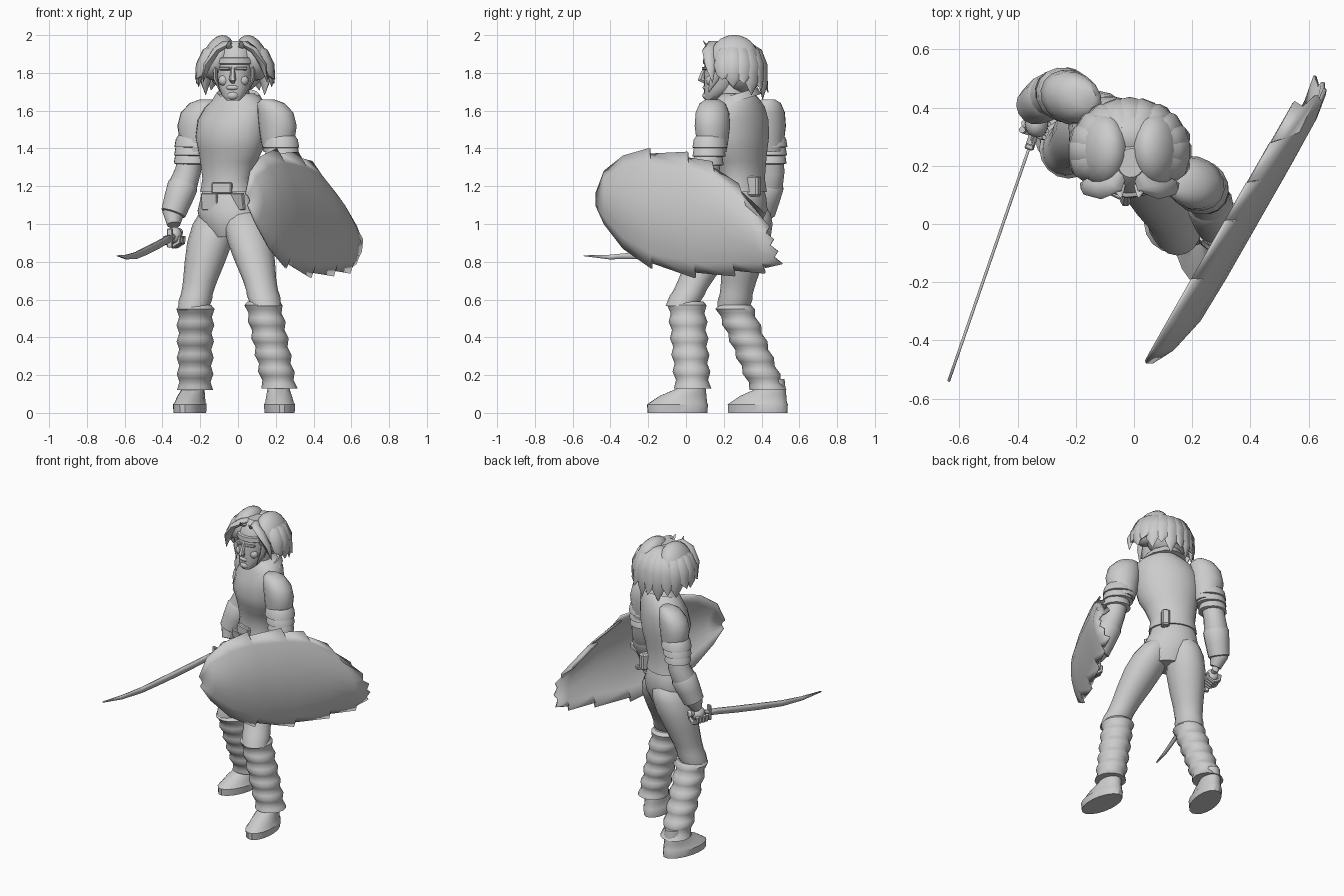
import bpy, bmesh, math
from math import sin, cos, pi, radians
from mathutils import Vector, Matrix

cube = bpy.data.objects.get("Cube")
if cube:
    bpy.data.objects.remove(cube, do_unlink=True)

grey = bpy.data.materials.new("stone_grey")
grey.use_nodes = True
tone = (0.6, 0.6, 0.6, 1)
grey.diffuse_color = tone
grey.node_tree.nodes["Principled BSDF"].inputs["Base Color"].default_value = tone

TWIST = -0.57          # body turned towards its right
V = Vector


def finish(name, bm, angle=45, thick=0):
    bmesh.ops.recalc_face_normals(bm, faces=bm.faces)
    mesh = bpy.data.meshes.new(name)
    bm.to_mesh(mesh)
    bm.free()
    mesh.materials.append(grey)
    ob = bpy.data.objects.new(name, mesh)
    bpy.context.collection.objects.link(ob)
    bpy.ops.object.select_all(action='DESELECT')
    ob.select_set(True)
    bpy.context.view_layer.objects.active = ob
    bpy.ops.object.shade_smooth_by_angle(angle=radians(angle))
    if thick:
        mod = ob.modifiers.new("thickness", 'SOLIDIFY')
        mod.thickness = thick
        mod.offset = 0
    return ob


def skin(name, bodies, angle=45):
    """Each body is a list of equal rings, skinned and capped."""
    bm = bmesh.new()
    for rings in bodies:
        rows = [[bm.verts.new(p) for p in ring] for ring in rings]
        n = len(rows[0])
        for a, b in zip(rows, rows[1:]):
            for i in range(n):
                j = (i + 1) % n
                bm.faces.new((a[i], a[j], b[j], b[i]))
        bm.faces.new(rows[0])
        bm.faces.new(rows[-1])
    return finish(name, bm, angle)


def ring(x, y, z, rx, ry, yaw=0, n=16):
    out = []
    for i in range(n):
        a = 2 * pi * i / n
        u, v = rx * cos(a), ry * sin(a)
        out.append(V((x + u * cos(yaw) - v * sin(yaw), y + u * sin(yaw) + v * cos(yaw), z)))
    return out


def loft(name, rows, yaw=0, n=16, angle=45):
    return skin(name, [[ring(*r, yaw, n) for r in rows]], angle)


def tube(points, widths, flat=1.0, n=8, up=V((0, 0, 1))):
    pts = [V(p) for p in points]
    rings = []
    for i, (p, w) in enumerate(zip(pts, widths)):
        t = (pts[min(i + 1, len(pts) - 1)] - pts[max(i - 1, 0)]).normalized()
        side = t.cross(up).normalized()
        top = side.cross(t)
        rings.append([p + side * w * cos(2 * pi * k / n) + top * w * flat * sin(2 * pi * k / n)
                      for k in range(n)])
    return rings


def block(name, at, size, yaw=0, tilt=0):
    bm = bmesh.new()
    m = Matrix.Translation(at) @ Matrix.Rotation(yaw, 4, 'Z') @ Matrix.Rotation(tilt, 4, 'X')
    bmesh.ops.create_cube(bm, size=1, matrix=m @ Matrix.Diagonal((*size, 1)))
    bmesh.ops.bevel(bm, geom=bm.edges[:], offset=min(size) * 0.2, segments=1, affect='EDGES')
    return finish(name, bm, 30)


def ball(name, at, size, tilt=0):
    bm = bmesh.new()
    m = Matrix.Translation(at) @ Matrix.Rotation(tilt, 4, 'Y') @ Matrix.Diagonal((*size, 1))
    bmesh.ops.create_uvsphere(bm, u_segments=16, v_segments=10, radius=1, matrix=m)
    return finish(name, bm, 60)


# Tunic, collar, hips and belt
loft("tunic", [(-.06, .3, 1.17, .15, .118), (-.06, .3, 1.24, .138, .108), (-.05, .29, 1.33, .162, .122),
               (-.04, .28, 1.39, .185, .135), (-.04, .275, 1.46, .2, .148), (-.03, .28, 1.55, .2, .138),
               (-.01, .28, 1.62, .18, .118), (0, .275, 1.67, .125, .1), (0, .275, 1.69, .09, .085)], TWIST, 20)
collar = []
for z, rx, ry in ((1.65, .145, .115), (1.69, .118, .1), (1.67, .085, .075)):
    collar.append([p + V((0, 0, (p.y - .27) * .3)) for p in ring(0, .275, z, rx, ry, TWIST, 12)])
skin("collar", [collar])
loft("neck", [(0, .26, 1.62, .07, .07), (-.01, .23, 1.76, .062, .065)])
loft("hips", [(-.04, .27, .93, .1, .09), (-.045, .275, .99, .165, .115), (-.055, .29, 1.07, .172, .128),
              (-.06, .3, 1.14, .148, .115), (-.06, .3, 1.2, .13, .1)], TWIST, 20)
block("buckle", (-.085, .185, 1.19), (.11, .03, .06), -.3)
block("belt_pouch", (.05, .36, 1.2), (.05, .07, .11), TWIST)
for x, y, lean in ((-.15, .21, .2), (0, .165, -.2)):
    block("belt_flap", (x, y, 1.12), (.09, .02, .09), TWIST + lean, .15)


# Legs: thigh, wrapped gaiter and shoe
def leg(side, hip, knee, ankle, foot, toe):
    hip, knee, ankle = V(hip), V(knee), V(ankle)
    rows = []
    for t, r in ((-.3, .06), (-.2, .095), (-.05, .115), (.2, .12), (.48, .107), (.75, .09),
                 (.92, .084), (1, .088), (1.15, .08)):
        p = hip.lerp(knee, t)
        rows.append((p.x, p.y, p.z, r, r * 1.04))
    loft(side + "_thigh", rows)
    top, rows, steps = knee - V((0, 0, .05)), [], 20
    for i in range(steps + 1):
        t = i / steps
        p = top.lerp(ankle, t)
        r = .094 - .005 * t + .007 * cos(t * 5 * 2 * pi)
        rows.append((p.x, p.y, p.z, r, r * 1.03))
    rows.insert(0, (top.x, top.y, top.z + .02, .084, .086))
    loft(side + "_gaiter", rows)
    rows = []
    for back, z, rx, ry in ((0, 0, .08, .16), (0, .045, .083, .163), (.005, .055, .076, .153),
                            (.03, .09, .068, .125), (.075, .13, .058, .075), (.085, .18, .05, .06)):
        rows.append((foot[0] - sin(toe) * back, foot[1] + cos(toe) * back, z, rx, ry))
    loft(side + "_shoe", rows, toe, 18, 35)


leg("left", (.045, .205, .98), (.135, .005, .62), (.22, .035, .13), (.22, -.045), .08)
leg("right", (-.13, .335, .98), (-.225, .26, .6), (-.228, .435, .12), (-.255, .38), -.25)


# Arms: padded sleeve with layered bands, forearm, cuff and fist
def arm(side, shoulder, elbow, wrist, hand, grip):
    shoulder, elbow, wrist, hand, grip = map(V, (shoulder, elbow, wrist, hand, grip))
    out = .03 if side == "left" else -.03
    rows = [(shoulder.x - out * k, shoulder.y, shoulder.z + h, rx, ry)
            for k, h, rx, ry in ((1.8, .12, .035, .035), (1.2, .1, .075, .065), (.4, .05, .1, .085),
                                 (0, -.02, .106, .09), (0, -.1, .092, .083), (0, -.16, .075, .075))]
    loft(side + "_sleeve", rows, TWIST)
    for k in range(3):
        p = shoulder.lerp(elbow, .42 + .17 * k)
        r = .098 - .006 * k
        skin(side + "_sleeve_band", [[ring(p.x, p.y, p.z + dz, r * s, r * s * .92, TWIST)
             for dz, s in ((.04, .8), (.02, .95), (-.022, 1.03), (-.027, .8))]], 35)
    p, q = shoulder.lerp(elbow, .6), elbow.lerp(wrist, .35)
    path = [p, elbow, q, wrist, wrist.lerp(hand, .5)]
    skin(side + "_forearm", [tube(path, (.068, .068, .076, .056, .035), n=14, up=V((0, 1, 0)))])
    skin(side + "_cuff", [tube([elbow.lerp(wrist, t) for t in (.25, .34, .65, .97, 1)],
                               (.07, .081, .075, .066, .05), n=14, up=V((0, 1, 0)))])
    ball(side + "_fist", hand, (.04, .048, .045))
    # fingers curl round the grip direction
    grip = grip.normalized()
    a = grip.cross(V((0, 0, 1))).normalized()
    b = a.cross(grip)
    fingers = []
    for k in range(4):
        c = hand + grip * (.024 * k - .036) - b * .015
        curl = [c + (a * cos(t) * .042 + b * sin(t) * .042) for t in (.3, -.6, -1.6, -2.6, -3.4)]
        fingers.append(tube(curl, (.012, .013, .013, .012, .008), n=6, up=grip))
    skin(side + "_fingers", fingers)


SWORD = V((-.29, -.84, 0))
arm("left", (.21, .14, 1.54), (.25, .11, 1.27), (.28, -.01, 1.03), (.285, -.04, .95), (.5, .86, -.2))
arm("right", (-.22, .435, 1.54), (-.265, .455, 1.28), (-.345, .405, 1.05), (-.335, .345, .94), SWORD)

# Curved sword
root = V((-.335, .335, 0))
bm = bmesh.new()
blade = []
for t, z, w in ((0, .935, .018), (.15, .915, .02), (.3, .89, .021), (.5, .86, .021),
                (.7, .833, .018), (.87, .825, .012), (1.03, .832, .002)):
    p = root + SWORD.normalized() * .9 * t
    blade.append([bm.verts.new((p.x, p.y, z + s * w)) for s in (1, -1)])
for a, b in zip(blade, blade[1:]):
    bm.faces.new((a[0], a[1], b[1], b[0]))
finish("sword_blade", bm, thick=.01)
skin("sword_grip", [tube([(-.31, .42, .957), (-.313, .41, .957), (-.325, .37, .947), (-.36, .26, .925)],
                         (.012, .024, .016, .016))])
block("sword_guard", (-.36, .265, .925), (.03, .02, .1), -.33)

# Leaf shield: one bowed sheet whose rim steps out at the end of every plate
rim = [(-.475, 1.16, -.475, 1.1), (-.43, 1.28, -.43, 1), (-.33, 1.36, -.33, .87), (-.19, 1.4, -.18, .765),
       (.01, 1.38, .05, .715), (.14, 1.33, .26, .725), (.28, 1.21, .42, .74), (.42, 1.05, .51, .79)]
bm = bmesh.new()
last = len(rim) - 2
for k, (a, b) in enumerate(zip(rim, rim[1:])):
    plate = []
    for end, (yt, zt, yb, zb) in enumerate((a, b)):
        col = []
        for i in range(9):
            s = i / 8
            y, z = yt + (yb - yt) * s, zt + (zb - zt) * s
            if not end and k > 2 and i in (0, 8):
                z += .03 if i else -.03
            if end and k == last and i % 2:
                y -= .03
            round_off = 1 - ((y - .03) / .52) ** 8
            x = .31 + .57 * y + (.34 * s * (1 - s) + .045 * s) * round_off
            col.append(bm.verts.new((x, y, z)))
        plate.append(col)
    for i in range(8):
        bm.faces.new((plate[0][i], plate[0][i + 1], plate[1][i + 1], plate[1][i]))
bmesh.ops.remove_doubles(bm, verts=bm.verts[:], dist=.0005)
finish("shield", bm, 25, .012)
block("shield_handle", (.31, -.035, .95), (.03, .16, .03), -.53)
block("shield_strap", (.33, .04, 1.1), (.1, .07, .05), -.53)

# Head and face
loft("head", [(-.025, .13, 1.655, .035, .03), (-.025, .155, 1.68, .062, .06), (-.02, .18, 1.72, .08, .085),
              (-.02, .195, 1.78, .092, .1), (-.015, .2, 1.86, .098, .102), (-.01, .21, 1.93, .085, .09),
              (-.01, .21, 1.97, .045, .05)], -.12)
loft("headband", [(-.015, .2, 1.845, .1, .103), (-.015, .2, 1.85, .107, .111),
                  (-.015, .2, 1.878, .105, .109), (-.015, .2, 1.882, .097, .1)], -.12, 16, 30)
skin("nose", [tube([(-.027, .105, 1.83), (-.028, .088, 1.795), (-.029, .078, 1.765), (-.028, .1, 1.755)],
                   (.01, .014, .019, .014), n=6, up=V((0, 1, 0)))])
for s in (-1, 1):
    block("brow", (-.026 + s * .042, .11, 1.822), (.062, .03, .016), -.12 + s * .35, -.2)
    ball("cheek", (-.024 + s * .05, .13, 1.76), (.03, .025, .028))
    skin("sideburn", [tube([(-.02 + s * .1, .17, 1.85), (-.02 + s * .1, .15, 1.77), (-.02 + s * .075, .12, 1.7)],
                           (.028, .024, .003), .5, 6, V((s, 0, 0)))])
ball("mouth", (-.028, .108, 1.722), (.035, .02, .015))
ball("chin", (-.027, .115, 1.68), (.033, .028, .025))

# Hair: two big lobes either side of a parting, a full back and ragged tips
ball("hair_back", (-.01, .3, 1.83), (.15, .115, .14), 0)
for s in (-1, 1):
    ball("hair_lobe", (-.015 + s * .09, .255, 1.88), (.08, .13, .125), -s * .35)
locks = []
for i in range(13):
    a = radians(-18 + i * 18)
    d = V((cos(a), sin(a) * .85, 0))
    low = .07 * max(0, sin(a)) + .04 * (i % 2)
    c = V((-.015, .25, 0))
    path = [c + d * r + V((0, 0, z)) for r, z in
            ((.09, 1.95), (.155, 1.91), (.185, 1.84), (.195, 1.79 - low / 2), (.218 - .025 * (i % 2), 1.765 - low))]
    locks.append(tube(path, (.03, .05, .055, .04, .002), .5, 6, V((0, 0, 1)) + d))
# swept forelocks leave the face open
for s in (-1, 1):
    locks.append(tube([(-.015 + s * .02, .2, 1.955), (-.015 + s * .05, .135, 1.955), (-.015 + s * .1, .12, 1.92),
                       (-.015 + s * .15, .13, 1.84), (-.015 + s * .17, .14, 1.75)],
                      (.02, .03, .035, .03, .002), .6, 6))
    locks.append(tube([(-.015 + s * .03, .16, 1.93), (-.015 + s * .035, .11, 1.945), (-.015 + s * .03, .09, 1.97)],
                      (.022, .015, .002), .6, 6))
skin("hair_locks", locks, 50)
